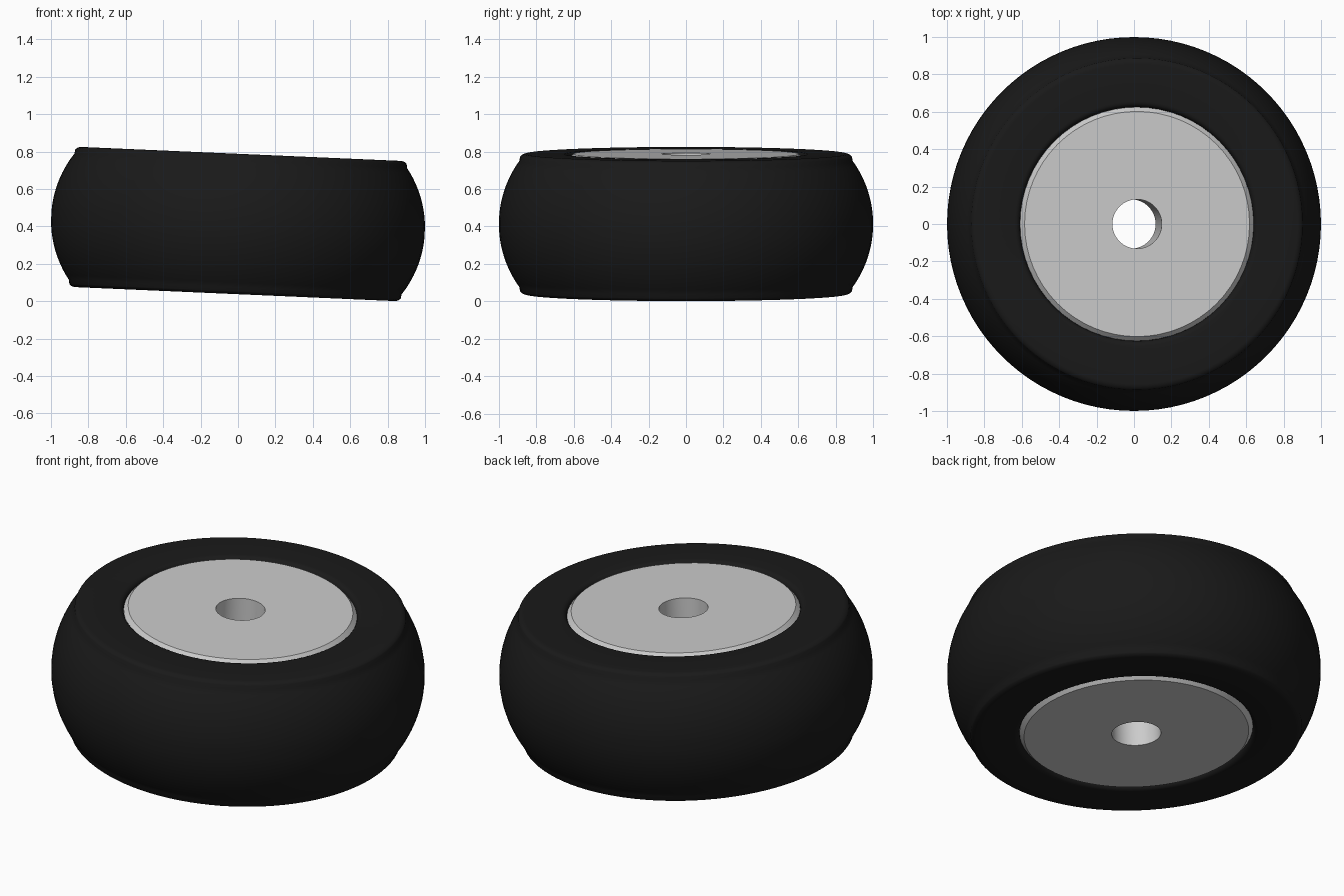
import bpy, bmesh, math
from mathutils import Matrix

if "Cube" in bpy.data.objects:
    bpy.data.objects.remove(bpy.data.objects["Cube"])

TILT = math.radians(2.5)
HALF = 0.375      # half the wheel width
CENTRE_Z = 0.413


def lathe(name, half_profile, segments, smooth_angle, color=None):
    """Revolve an upper (radius, height) profile, mirrored below, into a closed ring."""
    profile = half_profile + [(r, -h) for r, h in reversed(half_profile) if h > 1e-6]
    bm = bmesh.new()
    rings = []
    for i in range(segments):
        a = 2 * math.pi * i / segments
        rings.append([bm.verts.new((r * math.cos(a), r * math.sin(a), h)) for r, h in profile])
    n = len(profile)
    for i in range(segments):
        p, q = rings[i], rings[(i + 1) % segments]
        for j in range(n):
            k = (j + 1) % n
            bm.faces.new((p[j], q[j], q[k], p[k]))
    bmesh.ops.recalc_face_normals(bm, faces=bm.faces)
    mesh = bpy.data.meshes.new(name)
    bm.to_mesh(mesh)
    bm.free()
    obj = bpy.data.objects.new(name, mesh)
    bpy.context.collection.objects.link(obj)
    obj.matrix_world = Matrix.Translation((0, 0, CENTRE_Z)) @ Matrix.Rotation(TILT, 4, 'Y')
    if color:
        mat = bpy.data.materials.new(name + "_material")
        mat.diffuse_color = color
        mat.use_nodes = True
        mat.node_tree.nodes["Principled BSDF"].inputs["Base Color"].default_value = mat.diffuse_color
        mesh.materials.append(mat)
    bpy.ops.object.select_all(action='DESELECT')
    obj.select_set(True)
    bpy.context.view_layer.objects.active = obj
    bpy.ops.object.shade_smooth_by_angle(angle=math.radians(smooth_angle))
    return obj


def arc(cx, cy, radius, start, end, steps):
    angles = [math.radians(start + (end - start) * i / steps) for i in range(steps + 1)]
    return [(cx + radius * math.cos(a), cy + radius * math.sin(a)) for a in angles]


# Tyre: rounded bead lip, flat sidewall, rounded shoulder, crowned tread
CROWN = 0.575
tyre_profile = (arc(0.655, HALF - 0.03, 0.03, 180, 90, 5)
                + arc(0.855, HALF - 0.04, 0.04, 90, 37, 5)
                + arc(1 - CROWN, 0, CROWN, 36, 3, 11))
lathe("tyre", tyre_profile, 96, 40, (0.01, 0.01, 0.01, 1))

# Hub: solid disc with chamfered rim and through bore
hub_profile = [(0.132, HALF), (0.602, HALF), (0.625, HALF - 0.025)]
lathe("hub", hub_profile, 64, 25)
